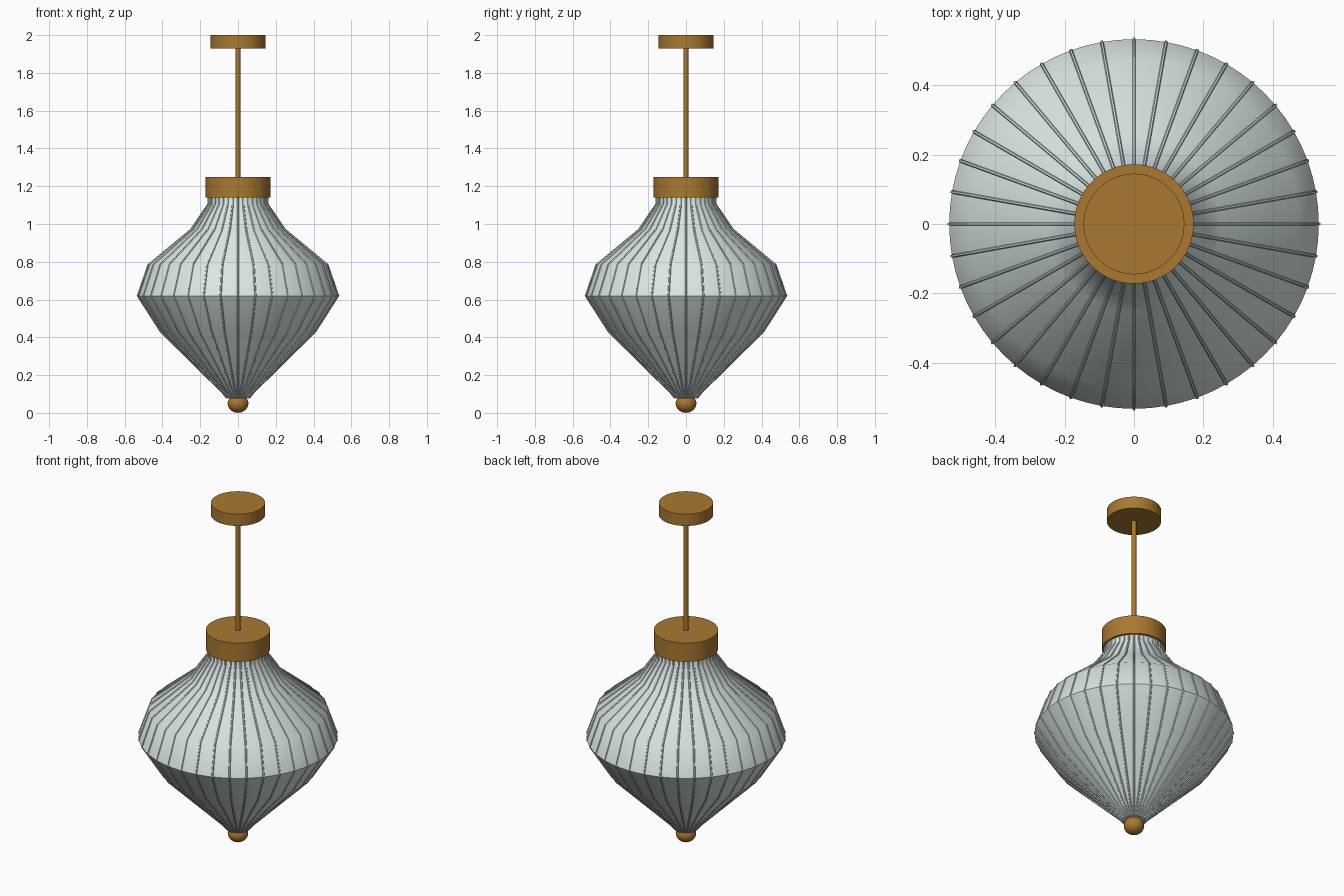
import bpy
import bmesh
from math import cos, sin, tau, radians

cube = bpy.data.objects.get("Cube")
if cube:
    bpy.data.objects.remove(cube)

RIBS = 36
# Shade outline as (radius, height), bottom to top
PROFILE = [(0.06, 0.08), (0.085, 0.11), (0.41, 0.43), (0.532, 0.62),
           (0.475, 0.785), (0.25, 0.97), (0.158, 1.105), (0.158, 1.15)]


def material(name, color):
    mat = bpy.data.materials.new(name)
    mat.use_nodes = True
    mat.diffuse_color = (*color, 1)
    mat.node_tree.nodes["Principled BSDF"].inputs["Base Color"].default_value = (*color, 1)
    return mat


brass = material("brass", (0.4, 0.19, 0.03))
glass = material("pale glass", (0.7, 0.79, 0.78))


def finish(obj, mat, angle=30):
    obj.data.materials.clear()
    obj.data.materials.append(mat)
    bpy.ops.object.select_all(action="DESELECT")
    obj.select_set(True)
    bpy.context.view_layer.objects.active = obj
    bpy.ops.object.shade_smooth_by_angle(angle=radians(angle))


def cylinder(name, radius, bottom, top, sides=64):
    bpy.ops.mesh.primitive_cylinder_add(vertices=sides, radius=radius, depth=top - bottom,
                                        location=(0, 0, (bottom + top) / 2))
    obj = bpy.context.object
    obj.name = name
    finish(obj, brass)


# Metal fittings
cylinder("ceiling_canopy", 0.145, 1.93, 2.0)
cylinder("hanging_rod", 0.0125, 1.24, 1.94, 24)
cylinder("shade_cap", 0.172, 1.14, 1.25)

# Slightly flattened finial under the shade
bpy.ops.mesh.primitive_uv_sphere_add(segments=32, ring_count=16, radius=0.055, location=(0, 0, 0.05))
finial = bpy.context.object
finial.name = "finial"
finial.scale.z = 0.9
finish(finial, brass)

# Lathed shade with closed ends
bm = bmesh.new()
steps = RIBS * 2
rings = [[bm.verts.new((r * cos(tau * i / steps), r * sin(tau * i / steps), z))
          for i in range(steps)] for r, z in PROFILE]
for low, high in zip(rings, rings[1:]):
    for i in range(steps):
        j = (i + 1) % steps
        bm.faces.new((low[i], low[j], high[j], high[i]))
bm.faces.new(rings[0][::-1])
bm.faces.new(rings[-1])
mesh = bpy.data.meshes.new("shade")
bm.to_mesh(mesh)
bm.free()
shade = bpy.data.objects.new("shade", mesh)
bpy.context.collection.objects.link(shade)
finish(shade, glass, 35)

# Thin glass ribs following the shade outline
curve = bpy.data.curves.new("shade_ribs", "CURVE")
curve.dimensions = "3D"
curve.bevel_depth = 0.005
curve.bevel_resolution = 1
curve.use_fill_caps = True
for i in range(RIBS):
    a = tau * i / RIBS
    spline = curve.splines.new("POLY")
    spline.points.add(len(PROFILE) - 1)
    for point, (r, z) in zip(spline.points, PROFILE):
        point.co = (r * cos(a), r * sin(a), z, 1)
ribs = bpy.data.objects.new("shade_ribs", curve)
bpy.context.collection.objects.link(ribs)
bpy.ops.object.select_all(action="DESELECT")
ribs.select_set(True)
bpy.context.view_layer.objects.active = ribs
bpy.ops.object.convert(target="MESH")
finish(bpy.context.object, glass, 50)
